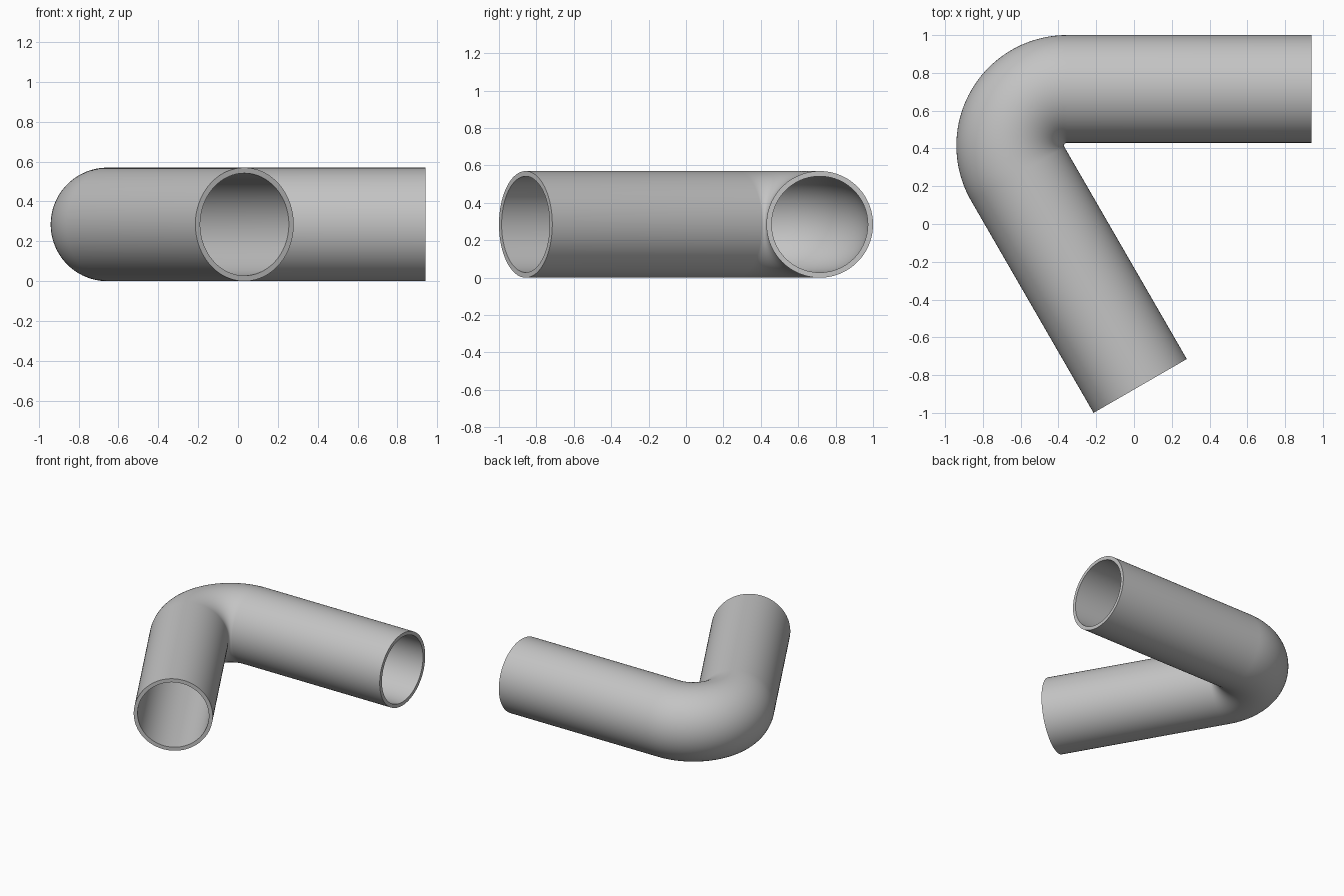
import bpy
import bmesh
from math import sin, cos, pi, radians
from mathutils import Vector

cube = bpy.data.objects.get("Cube")
if cube:
    bpy.data.objects.remove(cube)

OUTER, INNER = 0.285, 0.257      # pipe radii
BEND, LEG = 0.30, 1.296          # bend radius and straight length
CENTRE = Vector((-0.3555, 0.415, OUTER))
SIDES, STEPS = 96, 40
START, SWEEP = radians(90), radians(120)

# Plain grey material
grey = bpy.data.materials.new("pipe grey")
grey.use_nodes = True
colour = (0.55, 0.55, 0.55, 1)
grey.diffuse_color = colour
grey.node_tree.nodes["Principled BSDF"].inputs["Base Color"].default_value = colour


def stations():
    """Path points with their outward normals: leg, bend, leg."""
    result = []
    for i in range(STEPS + 1):
        a = START + SWEEP * i / STEPS
        normal = Vector((cos(a), sin(a), 0))
        result.append((CENTRE + normal * BEND, normal))
    (p0, n0), (p1, n1) = result[0], result[-1]
    first = (p0 + Vector((n0.y, -n0.x, 0)) * LEG, n0)
    last = (p1 + Vector((-n1.y, n1.x, 0)) * LEG, n1)
    return [first] + result + [last]


def ring(bm, point, normal, radius):
    up = Vector((0, 0, 1))
    angles = [2 * pi * k / SIDES for k in range(SIDES)]
    return [bm.verts.new(point + (normal * cos(a) + up * sin(a)) * radius)
            for a in angles]


# Hollow bent pipe: along the outside, back through the bore, closed at the rims
bm = bmesh.new()
path = stations()
rings = [ring(bm, p, n, OUTER) for p, n in path]
rings += [ring(bm, p, n, INNER) for p, n in reversed(path)]
for a, b in zip(rings, rings[1:] + rings[:1]):
    for k in range(SIDES):
        j = (k + 1) % SIDES
        bm.faces.new((a[k], a[j], b[j], b[k]))
bmesh.ops.recalc_face_normals(bm, faces=bm.faces)

mesh = bpy.data.meshes.new("bent_pipe")
bm.to_mesh(mesh)
bm.free()
mesh.materials.append(grey)
pipe = bpy.data.objects.new("bent_pipe", mesh)
bpy.context.collection.objects.link(pipe)

# Smooth walls with crisp rims
bpy.ops.object.select_all(action='DESELECT')
pipe.select_set(True)
bpy.context.view_layer.objects.active = pipe
bpy.ops.object.shade_smooth_by_angle(angle=radians(35))
